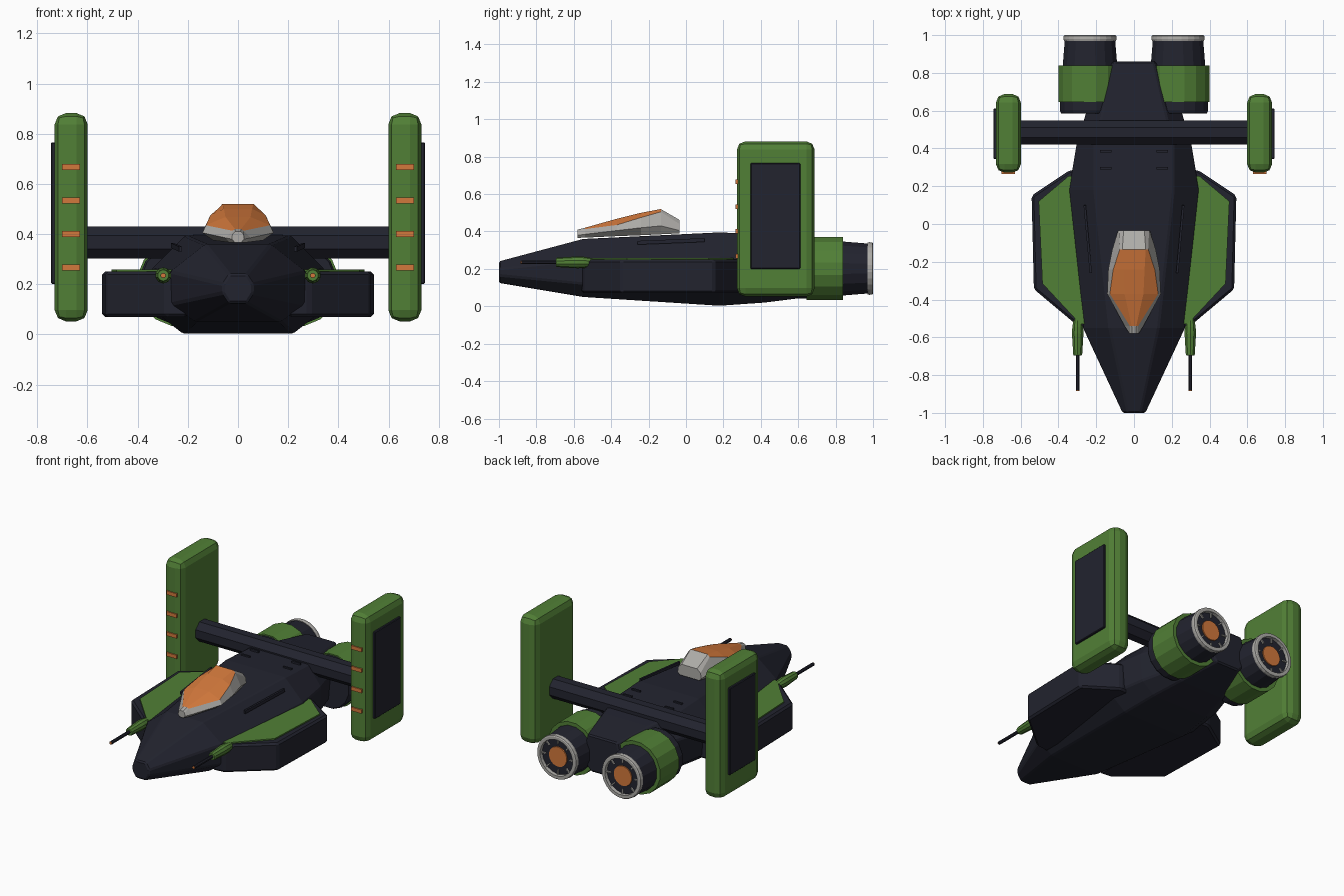
import bpy, bmesh, math
from mathutils import Matrix, Vector

if "Cube" in bpy.data.objects:
    bpy.data.objects.remove(bpy.data.objects["Cube"])


def material(name, rgb):
    m = bpy.data.materials.new(name)
    m.diffuse_color = (*rgb, 1)
    m.use_nodes = True
    m.node_tree.nodes["Principled BSDF"].inputs["Base Color"].default_value = m.diffuse_color
    return m


DARK = material("dark navy", (0.016, 0.017, 0.028))
GREEN = material("leaf green", (0.083, 0.215, 0.037))
ORANGE = material("amber", (0.65, 0.19, 0.045))
GREY = material("light grey", (0.42, 0.41, 0.39))


def finish(name, bm, mats, bevel=0, segments=1):
    bmesh.ops.recalc_face_normals(bm, faces=bm.faces[:])
    me = bpy.data.meshes.new(name)
    bm.to_mesh(me)
    bm.free()
    for m in mats:
        me.materials.append(m)
    ob = bpy.data.objects.new(name, me)
    bpy.context.collection.objects.link(ob)
    if bevel:
        mod = ob.modifiers.new("edge bevel", 'BEVEL')
        mod.width, mod.segments = bevel, segments
        mod.limit_method, mod.angle_limit = 'ANGLE', math.radians(25)
    return ob


def skin(rings, rule=None):
    """Join equal rings of points into a capped tube; rule(ring, side) gives the material."""
    bm = bmesh.new()
    vs = [[bm.verts.new(p) for p in r] for r in rings]
    n = len(vs[0])
    for i in range(len(vs) - 1):
        for j in range(n):
            k = (j + 1) % n
            f = bm.faces.new((vs[i][j], vs[i][k], vs[i + 1][k], vs[i + 1][j]))
            f.material_index = rule(i, j) if rule else 0
    bm.faces.new(vs[0])
    bm.faces.new(vs[-1])
    return bm


def section(y, half):
    """Mirror a half cross-section of (x, z), running bottom to top."""
    return [(x, y, z) for x, z in half] + [(-x, y, z) for x, z in reversed(half)]


def lathe(name, cx, cz, profile, mat, sides=16, bevel=0):
    """Turn a profile of (y, radius) about an axis along y."""
    rings = [[(cx + r * math.cos(math.tau * (k + .5) / sides), y,
               cz + r * math.sin(math.tau * (k + .5) / sides)) for k in range(sides)]
             for y, r in profile]
    return finish(name, skin(rings), [mat], bevel)


def box(name, centre, size, mat, bevel=0, rot=None):
    bm = bmesh.new()
    bmesh.ops.create_cube(bm, size=1)
    m = Matrix.Translation(Vector(centre)) @ (rot or Matrix()) @ Matrix.Diagonal((*size, 1))
    bmesh.ops.transform(bm, matrix=m, verts=bm.verts[:])
    return finish(name, bm, [mat], bevel)


def slab(name, outline, z0, z1, mat, side, bevel=0):
    rings = [[(side * x, y, z) for x, y in outline] for z in (z0, z1)]
    return finish(name, skin(rings), [mat], bevel)


# Faceted fuselage
hull = [
    (-1.00, [(.035, .125), (.06, .165), (.06, .20), (.035, .24)]),
    (-0.55, [(.17, .05), (.265, .12), (.27, .25), (.13, .36)]),
    (0.18, [(.22, .003), (.33, .09), (.345, .26), (.21, .395)]),
    (0.42, [(.20, .02), (.29, .09), (.305, .26), (.21, .385)]),
    (0.62, [(.16, .045), (.23, .10), (.245, .26), (.16, .365)]),
    (0.86, [(.08, .10), (.12, .14), (.12, .27), (.105, .335)]),
]
finish("fuselage", skin([section(*s) for s in hull]), [DARK], 0.008)

# Canopy: grey tub with an amber pane on the upper faces
canopy = [
    (-.58, [(.012, .366), (.025, .38), (.022, .40), (.010, .41)]),
    (-.54, [(.035, .367), (.05, .385), (.022, .413), (.012, .42)]),
    (-.37, [(.10, .375), (.142, .405), (.128, .435), (.050, .468)]),
    (-.24, [(.10, .38), (.136, .42), (.110, .475), (.056, .50)]),
    (-.135, [(.09, .385), (.115, .43), (.075, .505), (.062, .52)]),
    (-.035, [(.07, .39), (.085, .405), (.08, .44), (.055, .462)]),
]
finish("canopy", skin([section(*s) for s in canopy],
                      lambda i, j: int(1 <= i <= 3 and j in (2, 3, 4))), [GREY, ORANGE])

# Cross beam carrying the two side panels
beam = [[(x, .485 + .069 * math.cos(math.tau * (k + .5) / 8),
          .367 + .069 * math.sin(math.tau * (k + .5) / 8)) for k in range(8)]
        for x in (-.62, .62)]
finish("cross_beam", skin(beam), [DARK])

for s, side in ((-1, "left"), (1, "right")):
    # Side pods with inset green decks
    slab(side + "_pod", [(.20, -.56), (.285, -.55), (.53, -.345), (.542, .15), (.34, .285), (.20, .285)],
         .07, .25, DARK, s, 0.012)
    slab(side + "_pod_deck", [(.24, -.53), (.285, -.53), (.485, -.315), (.505, .12), (.345, .255), (.28, .255)],
         .249, .258, GREEN, s)

    # Hull ribs and vents
    for y in (.295, .385):
        box(side + "_vent", (s * .15, y, .393), (.06, .012, .012), DARK)
    box(side + "_hull_rib", (s * .245, -.08, .347), (.012, .36, .02), DARK,
        rot=Matrix.Rotation(s * -.09, 4, 'Z') @ Matrix.Rotation(.04, 4, 'X'))

    # Guns
    lathe(side + "_gun_body", s * .298, .235,
          [(-.695, .022), (-.69, .025), (-.58, .032), (-.545, .030), (-.50, .022)], GREEN, 10)
    lathe(side + "_gun_barrel", s * .298, .235, [(-.88, .011), (-.60, .011)], DARK, 8)
    lathe(side + "_gun_tip", s * .298, .235, [(-.884, .009), (-.87, .009)], ORANGE, 8)

    # Engines: dark core, green band, grey nozzle ring, amber glow
    ex, ez = s * .233, .202
    lathe(side + "_engine_core", ex, ez,
          [(.585, .155), (.60, .163), (.70, .163), (.84, .147), (.972, .136)], DARK)
    lathe(side + "_engine_band", ex, ez, [(.645, .171), (.84, .171)], GREEN)
    lathe(side + "_nozzle_ring", ex, ez,
          [(.970, .139), (.980, .142), (.996, .140), (1.0, .134), (1.0, .117), (.974, .115)], GREY, 24)
    lathe(side + "_nozzle_floor", ex, ez, [(.96, .118), (.978, .118)], DARK, 24)
    lathe(side + "_nozzle_glow", ex, ez, [(.97, .066), (.984, .064)], ORANGE, 20)
    for k in range(8):
        a = math.tau * k / 8
        box(side + "_nozzle_spoke", (ex + .102 * math.cos(a), .982, ez + .102 * math.sin(a)),
            (.034, .012, .008), GREY, rot=Matrix.Rotation(-a, 4, 'Y'))

    # Tall side panels with outer dark plates and front lights
    bm = bmesh.new()
    bmesh.ops.create_cube(bm, size=1)
    m = Matrix.Translation((s * .665, .48, .467)) @ Matrix.Diagonal((.132, .416, .83, 1))
    bmesh.ops.transform(bm, matrix=m, verts=bm.verts[:])
    finish(side + "_panel", bm, [GREEN], 0.045, 2)
    box(side + "_panel_plate", (s * .733, .478, .483), (.024, .266, .565), DARK, 0.004)
    for z in (.267, .40, .533, .667):
        box(side + "_panel_light", (s * .665, .275, z), (.072, .02, .024), ORANGE)
